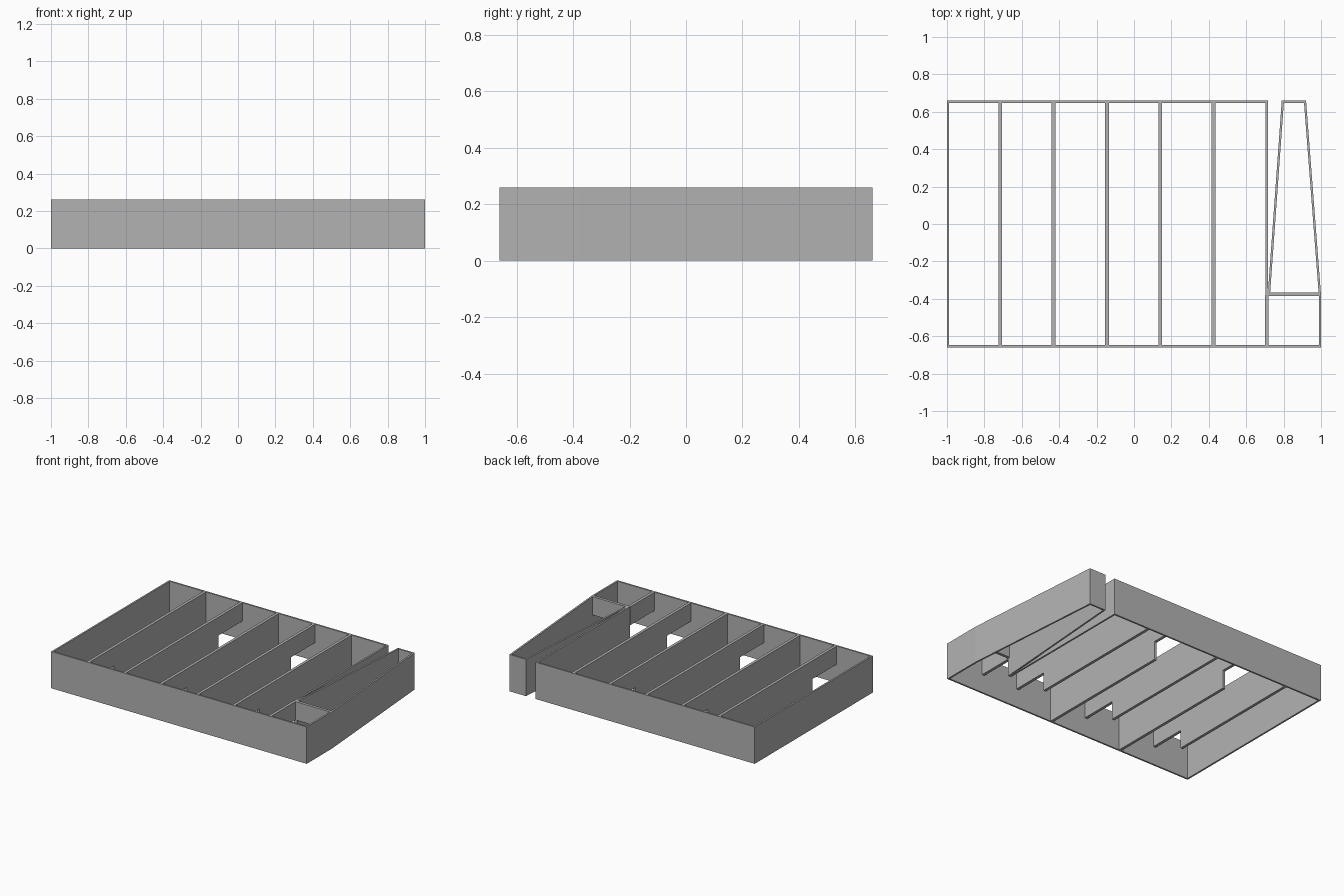
import bpy
import bmesh
from mathutils import Vector

HEIGHT = 0.26
NOTCH = 0.13       # height of the openings under the walls
SKIN = 0.012       # outer wall thickness
RIB = 0.02         # divider thickness
HALF_Y = 0.66
INNER_Y = HALF_Y - SKIN
NOTCH_Y = 0.38

cube = bpy.data.objects.get("Cube")
if cube:
    bpy.data.objects.remove(cube, do_unlink=True)

grey = bpy.data.materials.new("grey_plastic")
grey.use_nodes = True
colour = (0.45, 0.45, 0.45, 1)
grey.diffuse_color = colour
grey.node_tree.nodes["Principled BSDF"].inputs["Base Color"].default_value = colour


def extrude(name, points, direction):
    """Extrude a flat outline along a direction into a solid."""
    bm = bmesh.new()
    face = bm.faces.new([bm.verts.new(p) for p in points])
    result = bmesh.ops.extrude_face_region(bm, geom=[face], use_keep_orig=True)
    moved = [v for v in result["geom"] if isinstance(v, bmesh.types.BMVert)]
    bmesh.ops.translate(bm, verts=moved, vec=direction)
    bmesh.ops.recalc_face_normals(bm, faces=bm.faces)
    mesh = bpy.data.meshes.new(name)
    bm.to_mesh(mesh)
    bm.free()
    mesh.materials.append(grey)
    obj = bpy.data.objects.new(name, mesh)
    bpy.context.collection.objects.link(obj)
    return obj


def inset_path(path, distance):
    """Offset an open path to its left with mitred corners."""
    pts = [Vector(p) for p in path]
    dirs = [(b - a).normalized() for a, b in zip(pts, pts[1:])]
    normals = [Vector((-d.y, d.x)) for d in dirs]
    out = []
    for i, p in enumerate(pts):
        before = normals[max(i - 1, 0)]
        after = normals[min(i, len(normals) - 1)]
        mitre = before + after
        out.append(p + mitre * (2 * distance / mitre.length_squared))
    return out


# Outer wall: tray outline running on into the tapered channel
outline = [(0.716, -NOTCH_Y), (0.716, HALF_Y), (-1, HALF_Y), (-1, -HALF_Y),
           (1, -HALF_Y), (1, -NOTCH_Y), (0.92, HALF_Y), (0.79, HALF_Y),
           (0.715, -NOTCH_Y)]
ribbon = outline + [tuple(p) for p in reversed(inset_path(outline, SKIN))]
extrude("outer_wall", [(x, y, 0) for x, y in ribbon], (0, 0, HEIGHT))

# Dividers: opening alternates between the front and back ends
for i in range(5):
    x = -0.715 + 0.285 * i - RIB / 2
    end = -1 if i % 2 == 0 else 1
    profile = [(-INNER_Y, 0), (NOTCH_Y, 0), (NOTCH_Y, NOTCH),
               (INNER_Y, NOTCH), (INNER_Y, HEIGHT), (-INNER_Y, HEIGHT)]
    extrude(f"divider_{i + 1}", [(x, end * y, z) for y, z in profile], (RIB, 0, 0))

# Raised walls around the corner chamber
extrude("chamber_side_wall",
        [(0.70, -INNER_Y, NOTCH), (0.72, -INNER_Y, NOTCH),
         (0.72, -NOTCH_Y, NOTCH), (0.70, -NOTCH_Y, NOTCH)],
        (0, 0, HEIGHT - NOTCH))
extrude("chamber_back_wall",
        [(0.72, -0.385, NOTCH), (0.988, -0.385, NOTCH),
         (0.988, -0.365, NOTCH), (0.72, -0.365, NOTCH)],
        (0, 0, HEIGHT - NOTCH))
